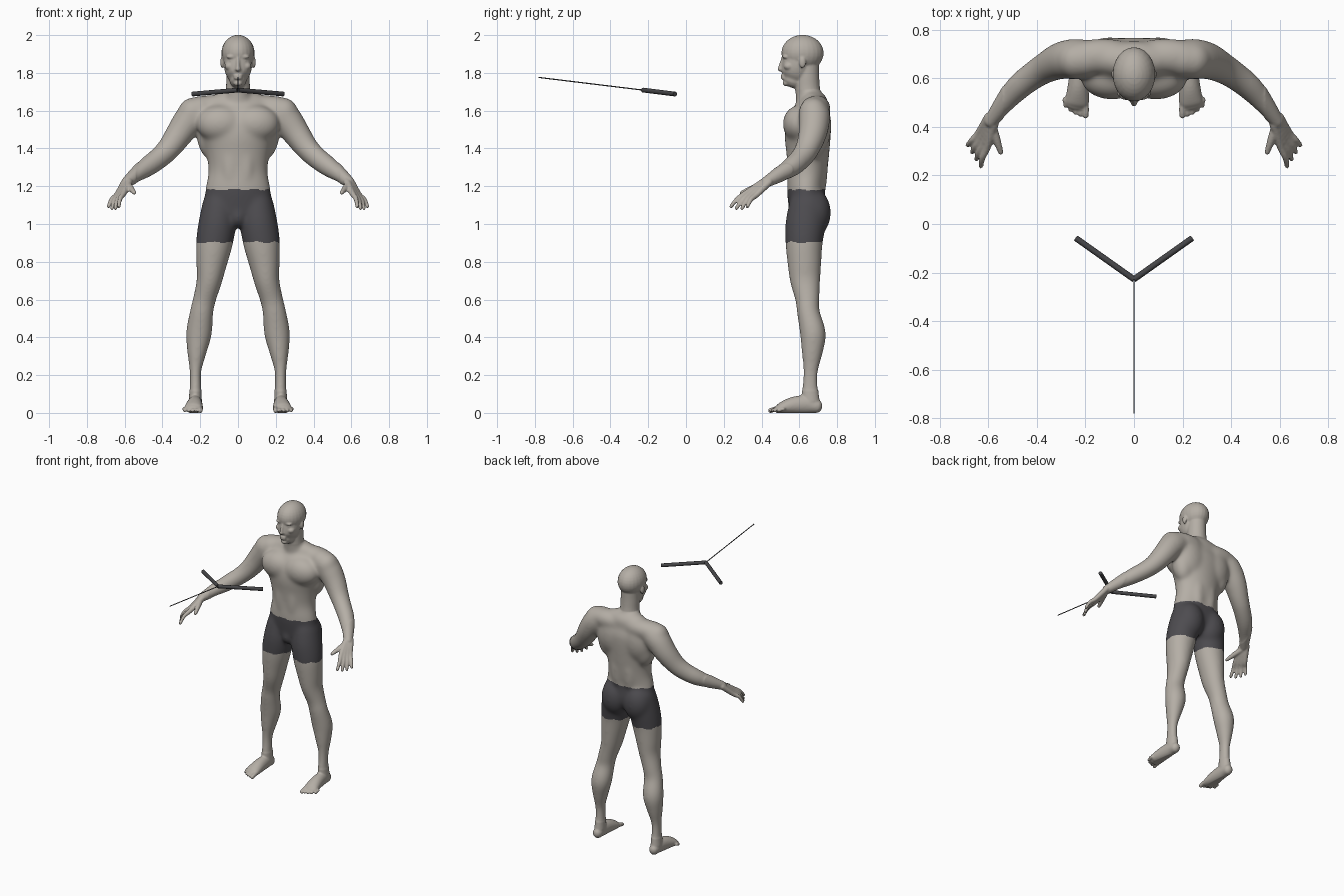
import bpy
import bmesh
import math
from mathutils import Vector, Matrix

default_cube = bpy.data.objects.get("Cube")
if default_cube:
    bpy.data.objects.remove(default_cube, do_unlink=True)


def make_material(name, colour):
    material = bpy.data.materials.new(name)
    material.use_nodes = True
    rgba = (*colour, 1.0)
    material.diffuse_color = rgba
    material.node_tree.nodes["Principled BSDF"].inputs["Base Color"].default_value = rgba
    return material


skin = make_material("warm grey skin", (0.46, 0.425, 0.38))
cloth = make_material("charcoal cloth", (0.075, 0.072, 0.08))
metal = make_material("dark metal", (0.06, 0.06, 0.064))


def catmull_rom(points, steps=5):
    """Smooth path through (x, y, z, width radius, depth radius) points."""
    points = [Vector(p) for p in points]
    padded = [points[0]] + points + [points[-1]]
    path = []
    for a, b, c, d in zip(padded, padded[1:], padded[2:], padded[3:]):
        for step in range(steps):
            t = step / steps
            path.append(0.5 * (2 * b + (c - a) * t
                               + (2 * a - 5 * b + 4 * c - d) * t ** 2
                               + (3 * b - a - 3 * c + d) * t ** 3))
    return path + [points[-1]]


def tube(bm, points, side=1, segments=24):
    """Loft elliptical rings along a path, with rounded ends."""
    path = catmull_rom(points)
    centres = [Vector(p[:3]) for p in path]
    rings = []
    last = len(path) - 1
    for i, p in enumerate(path):
        tangent = (centres[min(i + 1, last)] - centres[max(i - 1, 0)]).normalized()
        entry = (centres[i], tangent, p[3], p[4])
        radius = min(p[3], p[4])
        caps = [(centres[i] + tangent * radius * math.sin(a) * (-1 if i == 0 else 1),
                 tangent, p[3] * math.cos(a), p[4] * math.cos(a))
                for a in (0.4, 0.8, 1.2, 1.5)]
        if i == 0:
            rings += caps[::-1] + [entry]
        elif i == last:
            rings += [entry] + caps
        else:
            rings.append(entry)
    loops = []
    for centre, tangent, width, depth in rings:
        across = Vector((1, 0, 0))
        across = (across - tangent * tangent.dot(across)).normalized()
        other = tangent.cross(across)
        loop = []
        for k in range(segments):
            angle = math.tau * k / segments
            co = centre + across * width * math.cos(angle) + other * depth * math.sin(angle)
            loop.append(bm.verts.new((co.x * side, co.y, co.z)))
        loops.append(loop)
    for low, high in zip(loops, loops[1:]):
        for k in range(segments):
            n = (k + 1) % segments
            bm.faces.new((low[k], low[n], high[n], high[k]))
    bm.faces.new(loops[0][::-1])
    bm.faces.new(loops[-1])


def ellipsoid(bm, centre, radii, side=1):
    x, y, z = centre
    bmesh.ops.create_uvsphere(bm, u_segments=24, v_segments=16, radius=1,
                              matrix=Matrix.Translation((x * side, y, z)) @ Matrix.Diagonal((*radii, 1)))


bm = bmesh.new()

# Torso, neck and face
tube(bm, [(0, .645, 1.08, .18, .1), (0, .635, 1.18, .173, .1), (0, .643, 1.28, .157, .105),
          (0, .645, 1.38, .17, .114), (0, .645, 1.48, .2, .122), (0, .66, 1.57, .22, .11),
          (0, .675, 1.63, .17, .08)], segments=40)
tube(bm, [(0, .66, 1.62, .09, .075), (0, .645, 1.7, .066, .067),
          (0, .64, 1.78, .062, .065), (0, .64, 1.85, .06, .065)])
tube(bm, [(0, .6, 1.89, .077, .084), (0, .587, 1.83, .074, .082),
          (0, .58, 1.79, .063, .076), (0, .573, 1.765, .046, .062)])
ellipsoid(bm, (0, .617, 1.905), (.088, .112, .096))

# Nose, lips, chin and groin
tube(bm, [(0, .515, 1.878, .009, .01), (0, .504, 1.84, .010, .013), (0, .497, 1.82, .013, .012)])
for height in (1.785, 1.772):
    ellipsoid(bm, (0, .513, height), (.024, .011, .007))
ellipsoid(bm, (0, .532, 1.745), (.024, .02, .016))
ellipsoid(bm, (0, .592, 1.04), (.05, .055, .06))

# Paired masses: centre, radii
paired_masses = {
    "brow": ((.032, .53, 1.885), (.03, .02, .011)),
    "eye": ((.033, .53, 1.864), (.014, .012, .008)),
    "nostril": ((.011, .509, 1.817), (.008, .011, .007)),
    "cheekbone": ((.045, .545, 1.835), (.026, .028, .022)),
    "ear": ((.083, .617, 1.856), (.011, .018, .031)),
    "shoulder": ((.24, .675, 1.585), (.08, .08, .085)),
    "trapezius": ((.13, .69, 1.615), (.16, .075, .068)),
    "shoulder_blade": ((.1, .69, 1.52), (.12, .08, .15)),
    "chest": ((.09, .602, 1.53), (.13, .09, .1)),
    "lat": ((.14, .675, 1.48), (.08, .075, .14)),
    "abdomen": ((.04, .575, 1.31), (.05, .042, .17)),
    "lower_back": ((.045, .7, 1.3), (.055, .051, .19)),
    "buttock": ((.088, .672, 1.06), (.1, .096, .13)),
}

for side in (1, -1):
    for centre, radii in paired_masses.values():
        ellipsoid(bm, centre, radii, side)

    # Leg
    tube(bm, [(.1, .645, 1.1, .09, .1), (.11, .633, 1.0, .1, .107), (.125, .625, .9, .098, .099),
              (.14, .627, .79, .082, .09), (.152, .631, .7, .068, .081),
              (.178, .643, .6, .061, .065), (.193, .648, .53, .063, .061),
              (.207, .672, .42, .069, .069), (.218, .668, .32, .052, .057),
              (.225, .66, .22, .032, .04), (.225, .657, .13, .032, .043),
              (.226, .66, .06, .035, .048)], side)

    # Foot and toes
    tube(bm, [(.226, .69, .035, .032, .036), (.227, .64, .045, .036, .048),
              (.23, .57, .04, .043, .045), (.234, .51, .027, .049, .032),
              (.237, .49, .02, .048, .022)], side)
    for toe in range(5):
        x = .199 + .021 * toe
        tip = .447 + .0025 * toe ** 2
        radius = .014 if toe == 0 else .0095
        tube(bm, [(x + .004, .51, .02, radius, radius), (x, tip + .03, .021, radius, radius),
                  (x, tip, .012, radius * .9, radius)], side, 12)

    # Arm
    tube(bm, [(.2, .68, 1.6, .08, .08), (.25, .68, 1.56, .084, .084), (.305, .672, 1.485, .075, .077),
              (.362, .645, 1.405, .064, .066), (.415, .612, 1.352, .058, .06),
              (.48, .56, 1.303, .054, .054), (.54, .49, 1.26, .041, .041),
              (.588, .425, 1.222, .029, .029)], side)

    # Palm and fingers fan out from the wrist
    for finger in range(4):
        s = finger - 1.5
        wrist = Vector((.588 + .007 * s, .425 + .010 * s, 1.222))
        knuckle = Vector((.622 + .012 * s, .347 + .018 * s, 1.16 - .003 * s))
        tip = Vector((.658 + .018 * s, .282 + .029 * s, 1.082 + .005 * s * s))
        middle = (knuckle + tip) / 2 + Vector((.006, -.005, .006))
        tube(bm, [(*wrist, .02, .02), (*knuckle, .016, .016),
                  (*middle, .0125, .0125), (*tip, .010, .010)], side, 12)
    tube(bm, [(.588, .41, 1.21, .02, .02), (.567, .35, 1.188, .017, .017),
              (.549, .295, 1.165, .011, .011)], side, 12)

bmesh.ops.recalc_face_normals(bm, faces=bm.faces)
mesh = bpy.data.meshes.new("body")
bm.to_mesh(mesh)
bm.free()
body = bpy.data.objects.new("body", mesh)
bpy.context.collection.objects.link(body)

# Fuse the masses into one skin
remesh = body.modifiers.new("fuse", "REMESH")
remesh.mode = "VOXEL"
remesh.voxel_size = 0.0056
soften = body.modifiers.new("soften", "SMOOTH")
soften.factor = 0.5
soften.iterations = 3
bpy.context.view_layer.update()
depsgraph = bpy.context.evaluated_depsgraph_get()
fused = bpy.data.meshes.new_from_object(body.evaluated_get(depsgraph))
body.modifiers.clear()
body.data = fused
fused.materials.clear()
fused.materials.append(skin)
fused.materials.append(cloth)

# Relax the muscles, keeping face, hands and feet crisp, and flatten the soles
bm = bmesh.new()
bm.from_mesh(fused)
muscles = [v for v in bm.verts if .12 < v.co.z < 1.71 and abs(v.co.x) < .54]
for _ in range(45):
    bmesh.ops.smooth_vert(bm, verts=muscles, factor=0.5,
                          use_axis_x=True, use_axis_y=True, use_axis_z=True)
for v in bm.verts:
    v.co.z = max(v.co.z, 0)

# Shorts with a slightly wavy waistband and hem
for face in bm.faces:
    x, y, z = face.calc_center_median()
    wave = .005 * math.sin(55 * x + 40 * y)
    in_shorts = abs(x) < .3 and .903 + wave < z < 1.182 + wave * .6
    face.material_index = 1 if in_shorts else 0
    face.smooth = True
bm.to_mesh(fused)
bm.free()


def rod(name, start, end, radius):
    """Straight round bar between two points."""
    start, end = Vector(start), Vector(end)
    axis = end - start
    bpy.ops.mesh.primitive_cylinder_add(vertices=16, radius=radius, depth=axis.length,
                                        location=(start + end) / 2,
                                        rotation=axis.to_track_quat("Z", "Y").to_euler())
    bar = bpy.context.object
    bar.name = name
    bar.data.materials.append(metal)
    bpy.ops.object.shade_smooth_by_angle()


# Floating three-armed bar
hub = (0, -.228, 1.709)
for name, side in (("left_bar", 1), ("right_bar", -1)):
    rod(name, hub, (.24 * side, -.058, 1.688), .0125)
rod("thin_rod", hub, (0, -.78, 1.776), .003)
